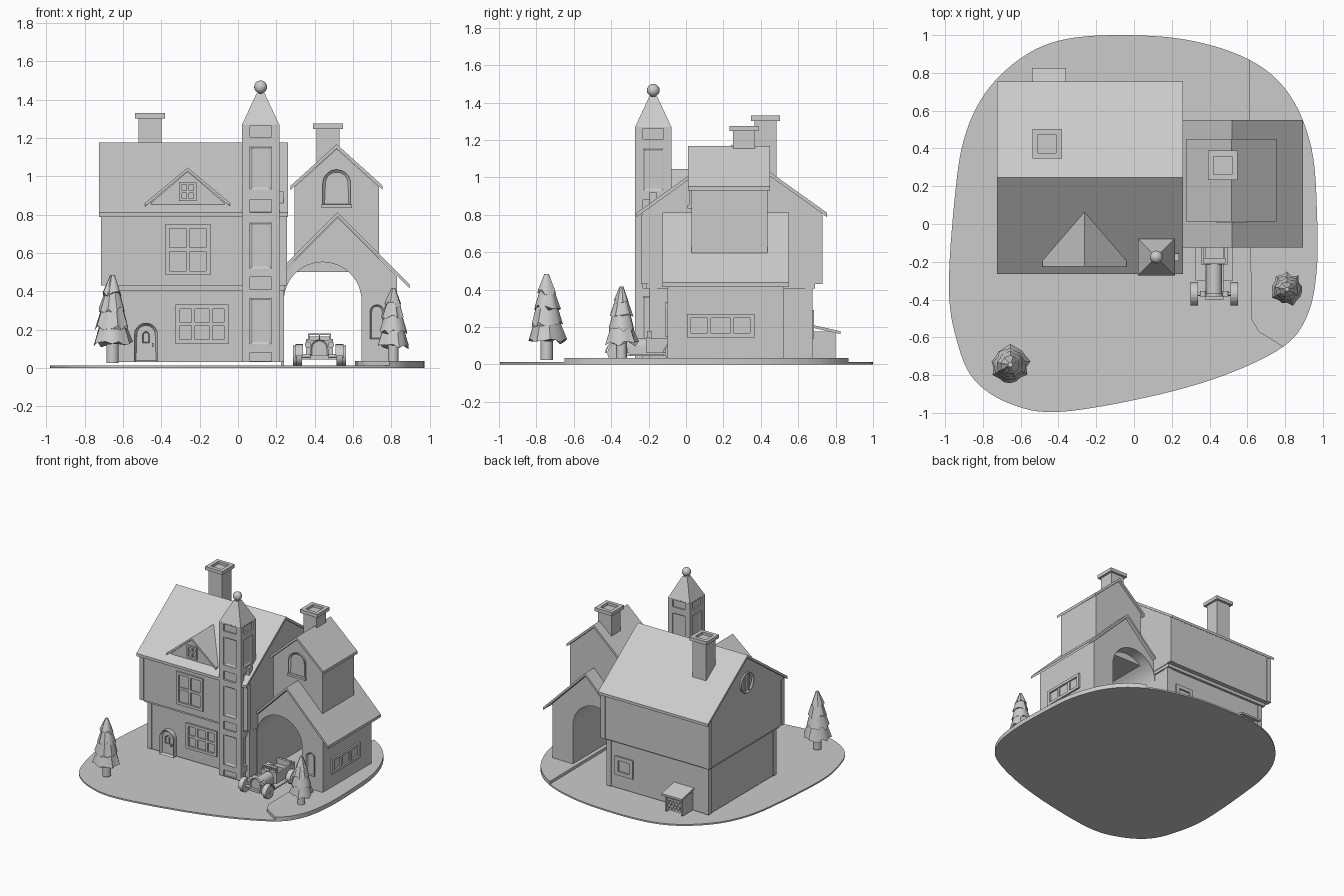
import bpy, bmesh, math, random
from mathutils import Matrix, Vector

random.seed(4)
cube = bpy.data.objects.get("Cube")
if cube:
    bpy.data.objects.remove(cube)

grey = bpy.data.materials.new("plain grey")
grey.use_nodes = True
grey.diffuse_color = (0.6, 0.6, 0.6, 1)
grey.node_tree.nodes["Principled BSDF"].inputs["Base Color"].default_value = (0.6, 0.6, 0.6, 1)


def finish(name, bm, at=(0, 0, 0), turn=0, smooth=False):
    """Turn a bmesh into an object; turn counts quarter turns about z."""
    bmesh.ops.recalc_face_normals(bm, faces=bm.faces)
    bm.transform(Matrix.Translation(at) @ Matrix.Rotation(turn * math.pi / 2, 4, "Z"))
    mesh = bpy.data.meshes.new(name)
    bm.to_mesh(mesh)
    bm.free()
    mesh.materials.append(grey)
    obj = bpy.data.objects.new(name, mesh)
    bpy.context.collection.objects.link(obj)
    if smooth:
        bpy.ops.object.select_all(action="DESELECT")
        obj.select_set(True)
        bpy.context.view_layer.objects.active = obj
        bpy.ops.object.shade_smooth_by_angle(angle=math.radians(40))
    return obj


def boxes(name, items, at=(0, 0, 0), turn=0):
    """Each item is x0, x1, y0, y1, z0, z1."""
    bm = bmesh.new()
    for x0, x1, y0, y1, z0, z1 in items:
        size = Matrix.Diagonal((x1 - x0, y1 - y0, z1 - z0, 1))
        mid = Matrix.Translation(((x0 + x1) / 2, (y0 + y1) / 2, (z0 + z1) / 2))
        bmesh.ops.create_cube(bm, size=1, matrix=mid @ size)
    return finish(name, bm, at, turn)


def prism(name, points, near, far, at=(0, 0, 0), turn=0, flat=False, rim=0, push=0, smooth=False):
    """Extrude an xz profile along y, or an xy profile up z when flat."""
    bm = bmesh.new()
    face = bm.faces.new([bm.verts.new((a, b, near) if flat else (a, near, b)) for a, b in points])
    step = Vector((0, 0, far - near) if flat else (0, far - near, 0))
    moved = bmesh.ops.extrude_face_region(bm, geom=[face], use_keep_orig=True)["geom"]
    bmesh.ops.translate(bm, vec=step, verts=[v for v in moved if isinstance(v, bmesh.types.BMVert)])
    bmesh.ops.recalc_face_normals(bm, faces=bm.faces)
    if rim:
        front = min(bm.faces, key=lambda f: f.calc_center_median().y)
        bmesh.ops.inset_individual(bm, faces=[front], thickness=rim)
        bmesh.ops.translate(bm, vec=(0, push, 0), verts=front.verts)
    return finish(name, bm, at, turn, smooth)


def cylinders(name, items, axis="Z", r2=None, sides=20):
    """Each item is centre, radius, length."""
    bm = bmesh.new()
    spin = {"X": Matrix.Rotation(math.pi / 2, 4, "Y"), "Y": Matrix.Rotation(math.pi / 2, 4, "X"), "Z": Matrix()}[axis]
    for centre, r, length in items:
        bmesh.ops.create_cone(bm, cap_ends=True, segments=sides, radius1=r, radius2=r if r2 is None else r2,
                              depth=length, matrix=Matrix.Translation(centre) @ spin)
    return finish(name, bm, smooth=True)


def arch(mid, half, low, top, steps=14):
    """Outline of a round-topped opening, from lower right to lower left."""
    curve = [(mid + half * math.cos(math.pi * i / steps), top - half + half * math.sin(math.pi * i / steps))
             for i in range(steps + 1)]
    return [(mid + half, low)] + curve + [(mid - half, low)]


def rect(half, low, top):
    return [(-half, low), (half, low), (half, top), (-half, top)]


def gable_roof(name, mid, left, right, ridge, slope, y0, y1, turn=0, thick=0.022):
    top = [(mid - left, ridge - left * slope), (mid, ridge), (mid + right, ridge - right * slope)]
    prism(name, top + [(x, z - thick) for x, z in reversed(top)], y0, y1, turn=turn)


def window(name, at, width, low, top, cols, rows, turn=0, bar=0.022):
    """Frame and glazing bars standing on a wall plane."""
    h, d, thin = width / 2, 0.014, bar * 0.45
    parts = [(-h, -h + bar, -d, d, low, top), (h - bar, h, -d, d, low, top),
             (-h, h, -d, d, low, low + bar), (-h, h, -d, d, top - bar, top)]
    for i in range(1, cols):
        x = -h + width * i / cols
        parts.append((x - thin, x + thin, -d * 0.8, d, low, top))
    for j in range(1, rows):
        z = low + (top - low) * j / rows
        parts.append((-h, h, -d * 0.7, d, z - thin, z + thin))
    boxes(name, parts, at, turn)


# Ground: a thin plate for the drive with a raised lawn on each side
west = [(.28, .975), (-.1, 1), (-.4, .97), (-.61, .87), (-.79, .69), (-.9, .45), (-.95, .13), (-.98, -.34),
        (-.94, -.61), (-.85, -.82), (-.66, -.95), (-.4, -.995), (.08, -.915), (.48, -.8)]
east = [(.79, -.65), (.915, -.49), (.965, -.27), (.97, .02), (.94, .4), (.82, .69), (.61, .87)]
ring, STEPS = [Vector(p) for p in west + east], 6
shore = []
for i in range(len(ring)):
    a, b, c, d = (ring[(i + k) % len(ring)] for k in (-1, 0, 1, 2))
    for t in (s / STEPS for s in range(STEPS)):
        p = b + (c - a) * t / 2 + (a - b * 2.5 + c * 2 - d / 2) * t * t + (b * 3 - a - c * 3 + d) * t ** 3 / 2
        shore.append(tuple(p))
w = len(west)
prism("drive_plate", shore, 0, .012, flat=True)
lawn = prism("lawn_west", shore[:(w - 1) * STEPS + 1] + [(.31, -.67), (.26, -.52), (.26, .88)], .001, .035, flat=True)
prism("lawn_east", shore[w * STEPS:(len(ring) - 1) * STEPS + 1] + [(.61, .8), (.62, -.5), (.66, -.57)],
      .001, .035, flat=True)

# Sunken stepping stones
stones = [(-.52, -.31), (-.43, -.29), (-.47, -.37), (-.46, -.45), (-.42, -.55), (-.35, -.49), (-.34, -.57),
          (-.4, -.64), (-.31, -.65), (-.36, -.74), (-.26, -.8), (-.35, -.88), (-.25, -.88), (-.36, -.97), (-.3, -.96)]
bm = bmesh.new()
for x, y in stones:
    bmesh.ops.create_cone(bm, cap_ends=True, segments=7, radius1=.033, radius2=.033, depth=.06,
                          matrix=Matrix.Translation((x, y, .05)) @ Matrix.Rotation(random.random(), 4, "Z"))
cutter = finish("stone_cutter", bm)
cutter.hide_render = True
cutter.hide_set(True)
cut = lawn.modifiers.new("stones", "BOOLEAN")
cut.operation, cut.object = "DIFFERENCE", cutter

# Main house: lower floor, overhanging upper floor, roof
boxes("lower_floor", [(-.67, .235, -.19, .67, .03, .44)])
posts = [(x, x + .04, y, y + .04, .03, .43) for x in (-.676, .2) for y in (-.196, .636)]
boxes("lower_posts", posts + [(-.69, .245, -.21, .69, .405, .435)])
pitch, eave = .716, 1.153 - .716 * .48
prism("upper_floor", [(-.235, .43), (.725, .43), (.725, eave), (.245, 1.153), (-.235, eave)], -.25, .71, turn=1)
boxes("upper_posts", [(x, x + .04, y, y + .04, .43, .8) for x in (-.716, .216) for y in (-.241, .691)])
gable_roof("main_roof", .245, .51, .51, 1.175, pitch, -.26, .725, turn=1)
window("upper_window", (-.262, -.235, 0), .235, .485, .75, 2, 2)
window("lower_window", (-.188, -.19, 0), .275, .125, .33, 3, 2)
window("back_window", (.08, .67, 0), .16, .14, .29, 1, 1, turn=2, bar=.03)
disc = [(.08 * math.cos(a * math.pi / 12), .95 + .08 * math.sin(a * math.pi / 12)) for a in range(24)]
prism("round_window", disc, -.014, .01, (-.71, .245, 0), -1, rim=.014, push=.012)
boxes("round_window_bars", [(x - .006, x + .006, -.01, .01, .88, 1.02) for x in (-.025, .025)], (-.71, .245, 0), -1)

# Arched front door
prism("door_frame", arch(-.48, .062, .03, .235), -.23, -.18, rim=.014, push=.02)
prism("door_light", arch(-.48, .018, .13, .19), -.225, -.2, rim=.006, push=.008)
boxes("door_handle", [(-.45, -.44, -.225, -.2, .11, .13)])

# Dormer
prism("dormer_wall", [(-.455, .82), (-.07, .82), (-.07, .86), (-.2625, 1.025), (-.455, .86)], -.205, .06)
gable_roof("dormer_roof", -.2625, .222, .222, 1.045, .83, -.225, .07, thick=.018)
window("dormer_window", (-.2625, -.205, 0), .09, .87, .97, 2, 2, bar=.014)

# Chimneys with hollow caps
for name, x, y, low, top in (("main_chimney", -.46, .425, 1, 1.33), ("wing_chimney", .47, .31, 1, 1.275)):
    parts = [(x - .06, x + .06, y - .06, y + .06, low, top - .02)]
    for s in (-1, 1):
        a, b = sorted((s * .078, s * .048))
        parts += [(x + a, x + b, y - .078, y + .078, top - .028, top),
                  (x - .078, x + .078, y + a, y + b, top - .028, top)]
    boxes(name, parts)

# Slim tower: core, corner posts, bands between sunken panels, spire and ball
tower, half, core = (.118, -.175, 0), .098, .086
boxes("tower_core", [(-core, core, -core, core, .03, 1.265)], tower)
openings = [(.035, .08), (.125, .365), (.41, .475), (.52, .76), (.81, .88), (.93, 1.155), (1.205, 1.262)]
edges = [.03] + [z for span in openings for z in span] + [1.27]
bands = [(-half, half, -half, half, lo, hi) for lo, hi in zip(edges[::2], edges[1::2])]
corners = [(min(sx * half, sx * .056), max(sx * half, sx * .056), min(sy * half, sy * .056),
            max(sy * half, sy * .056), .03, 1.27) for sx in (-1, 1) for sy in (-1, 1)]
boxes("tower_frame", bands + corners, tower)
for turn in range(4):
    for lo, hi in openings[1::2]:
        prism("tower_window", rect(.054, lo, hi), -.093, -.08, tower, turn, rim=.019, push=.009)
spire = bmesh.new()
bmesh.ops.create_cone(spire, cap_ends=True, segments=4, radius1=half * 2 ** .5, radius2=.03, depth=.165,
                      matrix=Matrix.Translation((0, 0, 1.35)) @ Matrix.Rotation(math.pi / 4, 4, "Z"))
finish("tower_spire", spire, tower)
ball = bmesh.new()
bmesh.ops.create_uvsphere(ball, u_segments=16, v_segments=10, radius=.034)
finish("spire_ball", ball, (.118, -.175, 1.466), smooth=True)
boxes("tower_lantern", [(.21, .237, -.195, -.155, .86, .92)])

# Carriage arch wing
roof_line = [(.225, .49), (.52, .785), (.83, .475)]
prism("arch_wing", [(.225, .01)] + roof_line + [(.83, .01)] + arch(.442, .203, .01, .552, 24), -.1, .525)
gable_roof("arch_wing_roof", .52, .265, .375, .812, 1, -.125, .55)
prism("arch_side_window", arch(.725, .036, .15, .33), -.112, -.09, rim=.009, push=.01)
window("wing_side_window", (.83, .185, 0), .36, .145, .27, 3, 1, turn=1)

# Upper room above the arch
prism("upper_room", [(.295, .5), (.735, .5), (.735, .945), (.515, 1.143), (.295, .945)], .03, .435)
gable_roof("upper_room_roof", .515, .24, .24, 1.167, .9, .012, .45)
prism("upper_room_window", arch(.515, .073, .845, 1.035), .016, .04, rim=.014, push=.012)
boxes("upper_room_sill", [(.435, .595, .008, .04, .835, .853)])

# Lean-to log store at the back
boxes("log_store_sides", [(-.53, -.515, .66, .8, .03, .175), (-.385, -.37, .66, .8, .03, .175)])
prism("log_store_roof", [(.66, .2), (.825, .163), (.825, .178), (.66, .215)], .36, .54, turn=1)
logs = [((-.492 + .028 * i + (j % 2) * .012, .725, .05 + .025 * j), .0135, .12) for i in range(4) for j in range(4)]
cylinders("stacked_logs", logs, "Y", sides=8)

# Trees: trunk and drooping ragged tiers
for name, x, y, scale in (("west_tree", -.655, -.745, 1), ("east_tree", .81, -.345, .85)):
    cylinders(name + "_trunk", [((x, y, .075), .034 * scale, .1)], sides=10)
    bm = bmesh.new()
    for low, high, wide, narrow in ((.08, .22, .105, .06), (.17, .31, .09, .048), (.26, .39, .074, .03),
                                    (.34, .45, .052, .012)):
        tier = bmesh.ops.create_cone(bm, cap_ends=True, segments=18, radius1=wide, radius2=narrow, depth=high - low,
                                     matrix=Matrix.Translation((0, 0, (low + high) / 2)))
        for i, v in enumerate(tier["verts"]):
            if v.co.z < (low + high) / 2:
                k = random.uniform(.88, 1.06) if i % 4 < 2 else random.uniform(.8, .95)
                v.co.x, v.co.y, v.co.z = v.co.x * k, v.co.y * k, v.co.z + random.uniform(-.008, .025)
    bm.transform(Matrix.Scale(scale, 4))
    finish(name + "_foliage", bm, (x, y, .035), smooth=True)

# Vintage open car, in its own frame with the nose towards -y
cx, front, rear = .425, -.37, -.06
boxes("car_chassis", [(cx - .05, cx + .05, -.4, 0, .045, .065), (cx - .1, cx + .1, -.3, -.12, .045, .055)])
prism("car_hood", arch(cx, .042, .06, .14), -.37, -.2, smooth=True)
prism("car_grille", arch(cx, .046, .05, .148), -.385, -.365, rim=.008, push=.008)
boxes("car_cabin", [(cx + a, cx + b, -.2, .02, .06, .14) for a, b in ((-.07, -.055), (.055, .07))]
      + [(cx - .07, cx + .07, -.215, -.195, .06, .145), (cx - .07, cx + .07, 0, .02, .06, .15),
         (cx - .06, cx + .06, -.07, -.01, .06, .12), (cx - .06, cx + .06, -.03, -.01, .06, .165)])
window("car_windscreen", (cx, -.195, 0), .12, .135, .18, 2, 1, bar=.008)
cylinders("car_front_wheels", [((cx + s * .105, front, .062), .05, .03) for s in (-1, 1)], "X")
cylinders("car_rear_wheels", [((cx + s * .115, rear, .065), .053, .045) for s in (-1, 1)], "X")
cylinders("car_axles", [((cx, y, .062), .01, .25) for y in (front, rear)], "X", sides=10)
cylinders("car_headlights", [((cx + s * .06, -.37, .12), .017, .03) for s in (-1, 1)], "Y", sides=14)
fender = [(r * math.cos(a * math.pi / 10), r * math.sin(a * math.pi / 10))
          for r, span in ((.062, range(0, 11)), (.054, range(10, -1, -1))) for a in span]
for s in (-1, 1):
    for y in (front, rear):
        prism("car_fender", fender, -.02, .02, (cx + s * .105, y, .062), 1)
